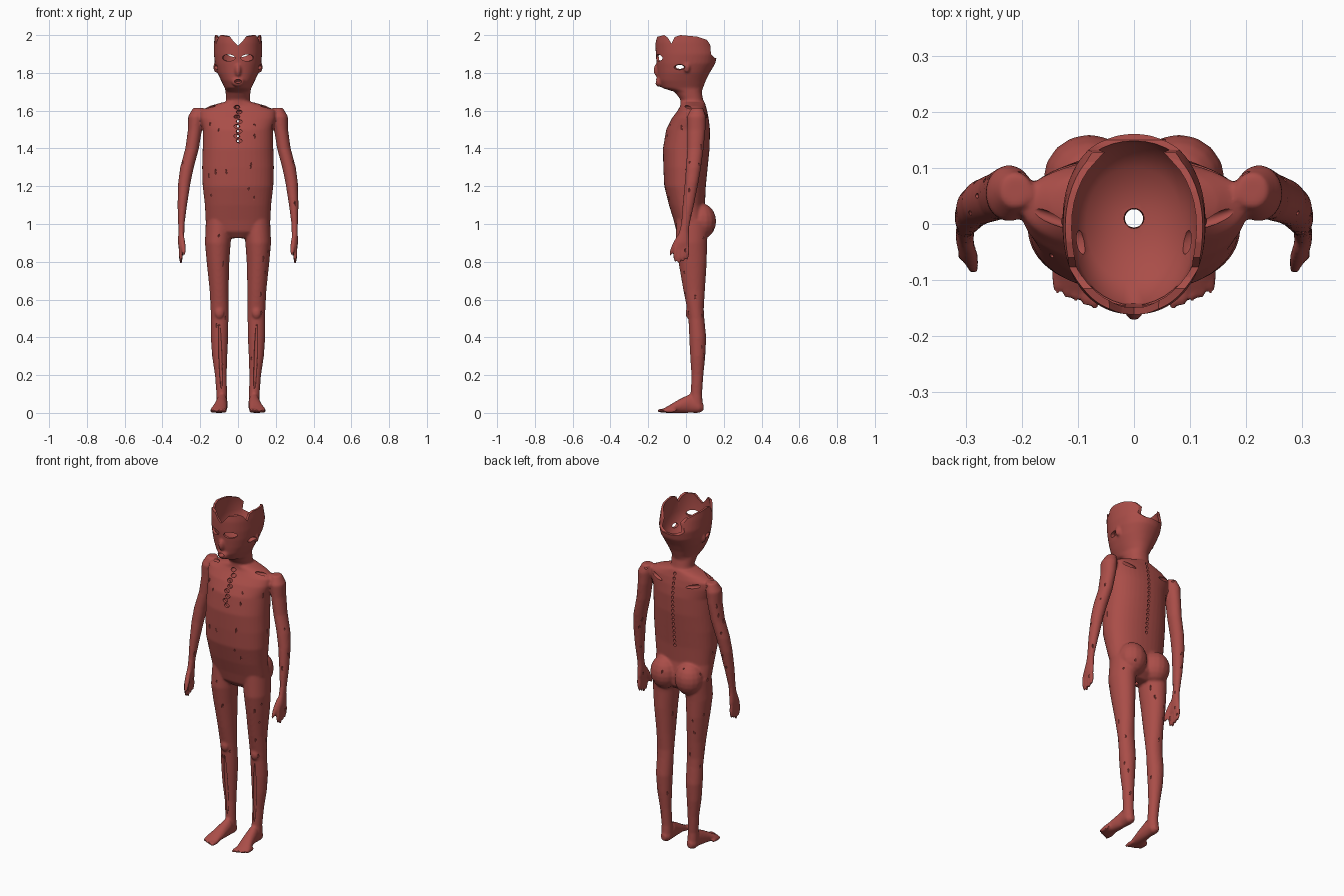
import bpy, bmesh, math, random
from mathutils import Vector, Matrix

if "Cube" in bpy.data.objects:
    bpy.data.objects.remove(bpy.data.objects["Cube"])

def loft(bm, rings, axis='z', n=40, p=0.9):
    """Closed skin over rings (t, c1, c2, r1, r2) stacked along z or y."""
    rows = []
    for t, c1, c2, r1, r2 in rings:
        row = []
        for i in range(n):
            a = 2 * math.pi * i / n
            c, s = math.cos(a), math.sin(a)
            u = c1 + r1 * math.copysign(abs(c) ** p, c)
            v = c2 + r2 * math.copysign(abs(s) ** p, s)
            row.append(bm.verts.new((u, v, t) if axis == 'z' else (u, t, v)))
        rows.append(row)
    for a, b in zip(rows, rows[1:]):
        for i in range(n):
            j = (i + 1) % n
            bm.faces.new((a[i], a[j], b[j], b[i]))
    bm.faces.new(rows[0])
    bm.faces.new(rows[-1])

def trunk(bm, spans, p=0.9):
    """Central loft from (z, half width, front y, back y)."""
    loft(bm, [(z, 0, (f + b) / 2, w, (b - f) / 2) for z, w, f, b in spans], p=p)

def ball(bm, c, r, rot=None, seg=16):
    m = Matrix.Translation(c) @ (rot or Matrix.Identity(4)) @ Matrix.Diagonal((*r, 1))
    bmesh.ops.create_uvsphere(bm, u_segments=seg, v_segments=seg // 2 + 2, radius=1, matrix=m)

def rod(bm, a, b, r, seg=16):
    a, b = Vector(a), Vector(b)
    d = b - a
    ball(bm, (a + b) / 2, (r, r, d.length / 2), d.to_track_quat('Z', 'Y').to_matrix().to_4x4(), seg)

def prism(bm, pts, lo, hi, axis):
    """Outline extruded along x (y,z points) or y (x,z points)."""
    put = (lambda t, u, v: (t, u, v)) if axis == 'x' else (lambda t, u, v: (u, t, v))
    rows = [[bm.verts.new(put(t, u, v)) for u, v in pts] for t in (lo, hi)]
    n = len(pts)
    for i in range(n):
        j = (i + 1) % n
        bm.faces.new((rows[0][i], rows[0][j], rows[1][j], rows[1][i]))
    bm.faces.new(rows[0])
    bm.faces.new(rows[1])

def make(bm, name):
    bmesh.ops.recalc_face_normals(bm, faces=bm.faces[:])
    me = bpy.data.meshes.new(name)
    bm.to_mesh(me)
    bm.free()
    ob = bpy.data.objects.new(name, me)
    bpy.context.collection.objects.link(ob)
    return ob

def apply_all(ob):
    bpy.ops.object.select_all(action='DESELECT')
    ob.select_set(True)
    bpy.context.view_layer.objects.active = ob
    for m in list(ob.modifiers):
        bpy.ops.object.modifier_apply(modifier=m.name)

def cut(ob, bm, name):
    tool = make(bm, name)
    tool.hide_render = True
    m = ob.modifiers.new(name, 'BOOLEAN')
    m.operation, m.solver, m.object = 'DIFFERENCE', 'EXACT', tool
    apply_all(ob)
    bpy.data.objects.remove(tool)

TORSO = [(.925, .07, -.02, .07), (.96, .15, -.05, .11), (1.02, .172, -.065, .115),
         (1.1, .175, -.09, .10), (1.2, .187, -.115, .105), (1.3, .19, -.12, .115),
         (1.4, .187, -.122, .125), (1.5, .185, -.105, .127), (1.56, .20, -.075, .12),
         (1.6, .20, -.045, .112), (1.625, .15, -.03, .105), (1.645, .08, -.03, .10)]
HEAD = [(1.60, .075, -.03, .11), (1.66, .062, -.03, .09), (1.70, .066, -.06, .083),
        (1.72, .07, -.125, .09), (1.76, .09, -.145, .105), (1.80, .108, -.15, .125),
        (1.85, .122, -.156, .155), (1.90, .128, -.16, .165), (1.96, .127, -.162, .15),
        (2.04, .118, -.155, .13)]
LEG = [(1.02, .10, .035, .07, .085), (.9, .107, .028, .068, .083), (.8, .106, .035, .06, .075),
       (.65, .10, .043, .05, .057), (.55, .098, .05, .047, .044), (.5, .097, .055, .046, .042),
       (.4, .098, .062, .046, .045), (.3, .097, .062, .04, .04), (.2, .091, .06, .031, .032),
       (.1, .086, .055, .028, .03), (.03, .085, .055, .03, .035)]
ARM = [(1.615, .21, .06, .028, .03), (1.57, .222, .055, .042, .05), (1.5, .228, .055, .037, .048),
       (1.4, .243, .05, .036, .043), (1.3, .27, .04, .036, .04), (1.22, .284, .03, .033, .036),
       (1.1, .295, .012, .025, .03), (1.0, .30, -.003, .017, .023), (.96, .30, -.01, .016, .026),
       (.9, .302, -.02, .016, .04), (.87, .302, -.025, .012, .038)]
FOOT = [(.092, .085, .03, .015, .018), (.07, .085, .032, .03, .032), (.02, .085, .05, .03, .05),
        (-.04, .092, .035, .035, .035), (-.09, .102, .02, .042, .02), (-.115, .1, .014, .035, .012)]

def edge(z, k):
    """Torso front (k=2) or back (k=3) y at height z."""
    for a, b in zip(TORSO, TORSO[1:]):
        if a[0] <= z <= b[0]:
            return a[k] + (b[k] - a[k]) * (z - a[0]) / (b[0] - a[0])
    return TORSO[-1][k]

def flip(rings, s):
    return [(t, s * c1, c2, r1, r2) for t, c1, c2, r1, r2 in rings]

# trunk, head, nose and lips
bm = bmesh.new()
trunk(bm, TORSO)
trunk(bm, HEAD, .92)
ball(bm, (0, -.152, 1.815), (.017, .02, .035))
ball(bm, (0, -.14, 1.752), (.034, .024, .026))
for s in (1, -1):
    # limbs, buttocks and kneecaps
    loft(bm, flip(LEG, s), p=1)
    loft(bm, flip(ARM, s), p=1)
    loft(bm, flip(FOOT, s), 'y', p=1)
    ball(bm, (s * .08, .08, 1.015), (.082, .08, .095))
    ball(bm, (s * .098, .012, .53), (.024, .014, .03))
    # toes, fingers and thumb
    for i in range(5):
        ball(bm, (s * (.07 + .017 * i), -.116 + .007 * i, .012), (.0115 - .0007 * i, .04, .012))
    for i in range(4):
        rod(bm, (s * .304, -.052 + .02 * i, .91), (s * .302, -.058 + .021 * i, .785 + .012 * abs(i - 1)), .0115)
    rod(bm, (s * .298, -.025, .96), (s * .285, -.088, .83), .0135)
    # ears
    ball(bm, (s * .118, .005, 1.83), (.013, .016, .028))
body = make(bm, "muscle_body")
m = body.modifiers.new("fuse", 'REMESH')
m.mode, m.voxel_size = 'VOXEL', .0065
m = body.modifiers.new("soften", 'SMOOTH')
m.factor, m.iterations = .5, 5
apply_all(body)
low = min(v.co.z for v in body.data.vertices)
body.data.transform(Matrix.Translation((0, 0, -low)))
surface = [(v.co.copy(), v.normal.copy()) for v in body.data.vertices if .12 < v.co.z < 1.55]

# hollow skull and chest
bm = bmesh.new()
trunk(bm, [(1.79, .03, -.03, .04), (1.81, .085, -.1, .1), (1.85, .109, -.142, .141),
           (1.9, .116, -.147, .152), (1.96, .115, -.149, .138), (2.06, .105, -.138, .115)], .92)
trunk(bm, [(z, w - .016, f + .016, b - .016) for z, w, f, b in TORSO[3:9]])
cut(body, bm, "cavities")

# scalloped skull rim and central passage
bm = bmesh.new()
prism(bm, [(-.3, 2.1), (-.3, 1.985), (-.145, 1.993), (-.115, 2.0), (-.095, 1.985), (-.077, 1.955),
           (-.06, 1.99), (-.03, 2.0), (.06, 1.992), (.11, 1.975), (.128, 1.95), (.132, 1.90),
           (.15, 1.88), (.3, 1.86), (.3, 2.1)], -.3, .3, 'x')
loft(bm, [(.8, 0, .01, .016, .016), (1.85, 0, .01, .018, .018)], n=20, p=1)
cut(body, bm, "rim_and_passage")

# forehead notch, eyes, mouth, ear openings, breastbone, spine, collar, shoulder blade and shin slots
bm = bmesh.new()
prism(bm, [(-.05, 2.05), (-.045, 1.995), (-.022, 1.965), (0, 1.945), (.022, 1.965), (.045, 1.995),
           (.05, 2.05)], -.25, -.09, 'y')
ball(bm, (0, -.165, 1.755), (.02, .035, .011))
for i in range(8):
    z = 1.44 + .0255 * i
    ball(bm, (.006 * (-1) ** i, edge(z, 2) + .005, z), (.016, .03, .0105))
for i in range(17):
    z = 1.2 + .0265 * i
    ball(bm, (0, edge(z, 3), z), (.008, .022, .009))
for s in (1, -1):
    ball(bm, (s * .05, -.145, 1.88), (.036, .055, .018))
    ball(bm, (s * .12, -.035, 1.83), (.04, .03, .014))
    rod(bm, (s * .045, -.025, 1.615), (s * .2, .03, 1.618), .011)
    rod(bm, (s * .06, .108, 1.56), (s * .21, .09, 1.6), .011)
    rod(bm, (s * .1, .017, .49), (s * .087, .03, .11), .009)
cut(body, bm, "openings")

# scattered slits between the muscles
random.seed(7)
bm = bmesh.new()
used = []
while len(used) < 75:
    co, no = random.choice(surface)
    on_chest = co.z > 1.1 and abs(co.x) < .2
    if abs(co.x) < .03 or (on_chest and co.y > .02):
        continue
    if all((co - u).length > .045 for u in used):
        used.append(co)
        tip = Vector((random.uniform(-.004, .004), 0, random.uniform(.006, .02)))
        rod(bm, co - tip, co + tip, .0045, 8)
cut(body, bm, "slits")

mat = bpy.data.materials.new("muscle_red")
mat.diffuse_color = (.40, .075, .065, 1)
mat.use_nodes = True
mat.node_tree.nodes["Principled BSDF"].inputs["Base Color"].default_value = mat.diffuse_color
body.data.materials.clear()
body.data.materials.append(mat)
for poly in body.data.polygons:
    poly.material_index = 0
bpy.ops.object.shade_smooth_by_angle(angle=math.radians(40))
